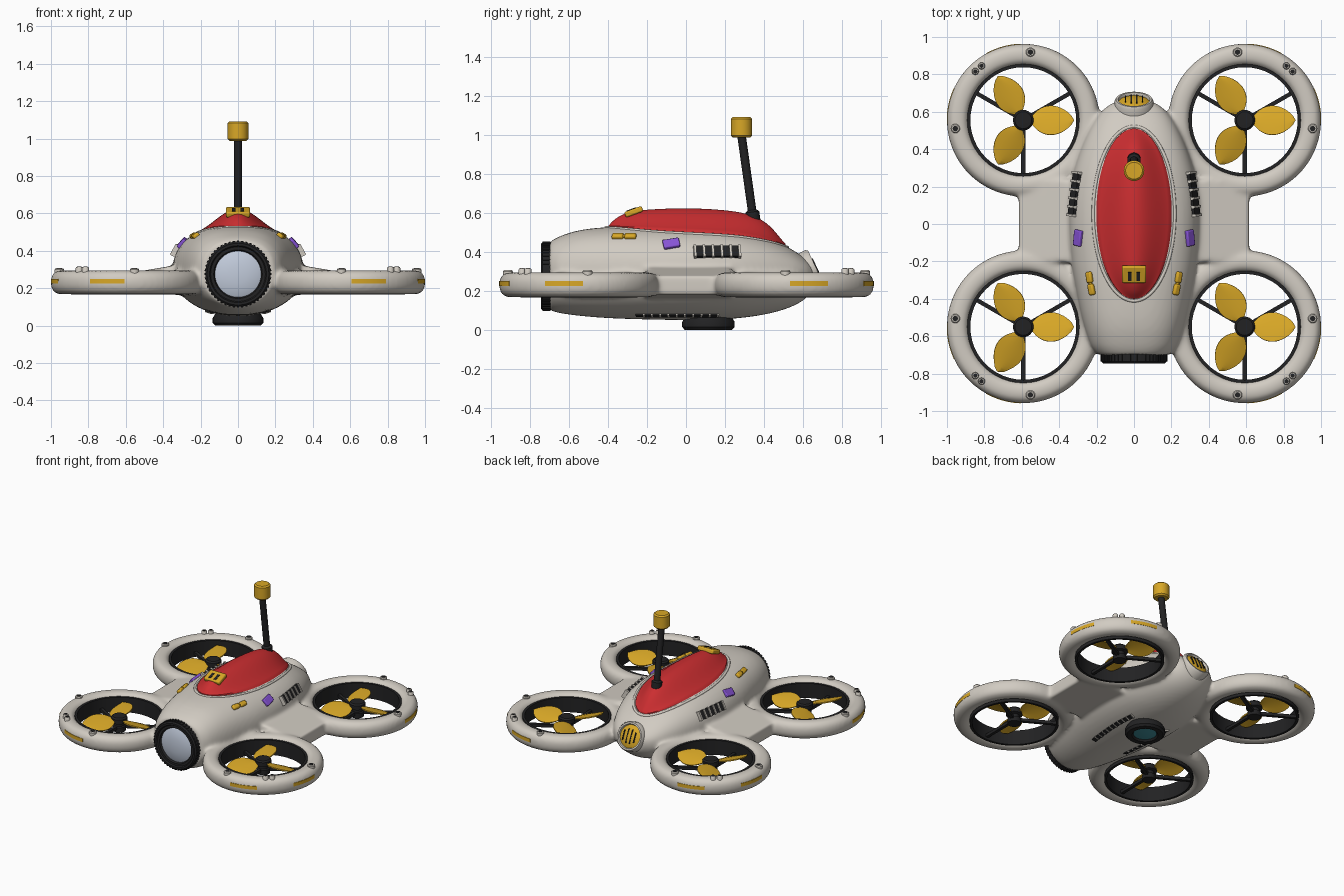
import bpy, bmesh
from math import sin, cos, pi, tau, radians, copysign
from mathutils import Matrix, Vector as V

if "Cube" in bpy.data.objects:
    bpy.data.objects.remove(bpy.data.objects["Cube"])

T, R = Matrix.Translation, Matrix.Rotation


def material(name, rgb):
    m = bpy.data.materials.new(name)
    m.use_nodes = True
    m.diffuse_color = (*rgb, 1)
    m.node_tree.nodes["Principled BSDF"].inputs["Base Color"].default_value = (*rgb, 1)
    return m


PALE = material("warm white", (.64, .60, .54))
RED = material("red", (.60, .027, .03))
YELLOW = material("yellow", (.69, .39, .02))
DARK = material("charcoal", (.016, .016, .017))
PURPLE = material("purple", (.25, .09, .69))
GLASS = material("pale glass", (.54, .60, .71))
TEAL = material("teal glass", (.05, .27, .32))


def part(name, bm, mat, mirror=False, bevel=0):
    bmesh.ops.remove_doubles(bm, verts=bm.verts, dist=1e-5)
    bmesh.ops.recalc_face_normals(bm, faces=bm.faces)
    me = bpy.data.meshes.new(name)
    bm.to_mesh(me)
    bm.free()
    me.materials.append(mat)
    me.shade_smooth()
    me.set_sharp_from_angle(angle=radians(38))
    ob = bpy.data.objects.new(name, me)
    bpy.context.collection.objects.link(ob)
    if mirror:
        ob.modifiers.new("Mirror", "MIRROR")
    if bevel:
        b = ob.modifiers.new("Bevel", "BEVEL")
        b.width, b.segments = bevel, 2
    return ob


def loft(bm, rows, closed_rows=False, closed_cols=False):
    n, m = len(rows), len(rows[0])
    for i in range(n if closed_rows else n - 1):
        a, b = rows[i], rows[(i + 1) % n]
        for j in range(m if closed_cols else m - 1):
            k = (j + 1) % m
            bm.faces.new((a[j], b[j], b[k], a[k]))
    if closed_cols and not closed_rows:
        bm.faces.new(rows[0])
        bm.faces.new(rows[-1])


def lathe(bm, prof, M=Matrix(), seg=48, a0=0, a1=tau, loop=False):
    full = a1 - a0 > 6.28
    angles = [a0 + (a1 - a0) * i / seg for i in range(seg if full else seg + 1)]
    rows = [[bm.verts.new(M @ V((r * cos(a), r * sin(a), z))) for r, z in prof] for a in angles]
    loft(bm, rows, full, loop)


def box(bm, M, size):
    return bmesh.ops.create_cube(bm, size=1, matrix=M @ Matrix.Diagonal((*size, 1)))["verts"]


def turned(name, prof, mat, M=Matrix(), **kw):
    bm = bmesh.new()
    lathe(bm, prof, M, **kw)
    return part(name, bm, mat)


# Body shape: y, half width, bottom, top
STATIONS = [(-.70, .19, .10, .45), (-.66, .225, .088, .475), (-.55, .265, .072, .51),
            (-.4, .30, .06, .527), (-.2, .335, .053, .533), (.05, .35, .05, .528),
            (.25, .33, .058, .51), (.4, .285, .078, .475), (.52, .23, .11, .425),
            (.6, .175, .15, .375), (.65, .11, .2, .33), (.67, .04, .25, .3)]
CANOPY = [(-.4, .527), (-.36, .565), (-.3, .595), (-.2, .61), (0, .617), (.2, .607),
          (.33, .583), (.42, .535), (.51, .435)]
MID = .28


def at(table, y, c):
    """Smooth interpolation of one table column."""
    last = len(table) - 1
    i = max([k for k in range(last) if table[k][0] <= y], default=0)
    slope = lambda k: ((table[min(k + 1, last)][c] - table[max(k - 1, 0)][c])
                       / (table[min(k + 1, last)][0] - table[max(k - 1, 0)][0]))
    d = table[i + 1][0] - table[i][0]
    t = min(max((y - table[i][0]) / d, 0), 1)
    s = t * t * (3 - 2 * t)
    return (table[i][c] * (1 - s) + table[i + 1][c] * s
            + d * (slope(i) * t * (1 - t) ** 2 - slope(i + 1) * t * t * (1 - t)))


def body_z(x, y):
    q = min(abs(x) / at(STATIONS, y, 1), 1)
    return MID + (at(STATIONS, y, 3) - MID) * (1 - q ** 2.5) ** .4


def body_x(y, z):
    n, edge = (2.5, 3) if z > MID else (2, 2)
    q = min((z - MID) / (at(STATIONS, y, edge) - MID), 1)
    return at(STATIONS, y, 1) * (1 - q ** n) ** (1 / n)


def frame(y, z):
    """Matrix on the left flank: X runs back, Y up the skin, Z outwards."""
    e = .004
    dy = (body_x(y + e, z) - body_x(y - e, z)) / (2 * e)
    dz = (body_x(y, z + e) - body_x(y, z - e)) / (2 * e)
    n = V((1, -dy, -dz)).normalized()
    t = V((dy, 1, 0)).normalized()
    M = Matrix((t, n.cross(t), n)).transposed().to_4x4()
    return T((body_x(y, z), y, z)) @ M


def power(v, n):
    return copysign(abs(v) ** (2 / n), v)


# Hull: body, four duct rings and two bridges fused into one skin
ROTORS = [(sx, sy, V((sx * .592, .555 if sy > 0 else -.55, 0))) for sx in (-1, 1) for sy in (-1, 1)]
bm = bmesh.new()
rows = []
for i in range(61):
    y = -.70 + 1.37 * i / 60
    hw, lo, hi = (at(STATIONS, y, c) for c in (1, 2, 3))
    row = []
    for j in range(48):
        a = tau * j / 48
        n, h = (2.5, hi - MID) if a < pi else (2, MID - lo)
        row.append(bm.verts.new((hw * power(cos(a), n), y, MID + h * power(sin(a), n))))
    rows.append(row)
loft(bm, rows, closed_cols=True)
section = [(.35 + .059 * power(cos(tau * k / 24), 2.4), .231 + .064 * power(sin(tau * k / 24), 2.4))
           for k in range(24)]
for sx, sy, c in ROTORS:
    lathe(bm, section, T(c), seg=72, loop=True)
for sx in (-1, 1):
    for v in box(bm, T((sx * .435, .015, .228)), (.36, .40, .095)):
        if abs(v.co.x) < .4:
            v.co.y *= 1.15
            v.co.z += .06 if v.co.z > .228 else -.02
hull = part("hull", bm, PALE)
rm = hull.modifiers.new("Fuse", "REMESH")
rm.mode, rm.voxel_size, rm.use_smooth_shade = "VOXEL", .012, True
sm = hull.modifiers.new("Soften", "SMOOTH")
sm.factor, sm.iterations = .5, 9

# Canopy with a raised spine and a pale rim
bm = bmesh.new()
rows = []
for i in range(49):
    t = -cos(pi * i / 48)
    y, hw = .055 + .455 * t, .21 * (1 - t * t) ** .5 + .001
    rise = max(at(CANOPY, y, 1) - body_z(0, y), 0)
    row = []
    for j in range(-14, 15):
        s = j / 14
        z = body_z(s * hw, y) + .006 + rise * (.5 + .5 * cos(pi * s)) ** .9
        row.append(bm.verts.new((s * hw, y, z - (.02 if abs(j) == 14 else 0))))
    rows.append(row)
loft(bm, rows)
part("canopy", bm, RED)
cu = bpy.data.curves.new("canopy_rim", "CURVE")
cu.dimensions, cu.bevel_depth = "3D", .009
sp = cu.splines.new("POLY")
sp.points.add(71)
for k, p in enumerate(sp.points):
    x, y = .218 * cos(tau * k / 72), .055 + .466 * sin(tau * k / 72)
    p.co = (x, y, body_z(x, y) - .003, 1)
sp.use_cyclic_u = True
cu.materials.append(PALE)
bpy.context.collection.objects.link(bpy.data.objects.new("canopy_rim", cu))

# Canopy latch
latch = T((0, -.268, .606)) @ R(radians(20), 4, "X")
bm = bmesh.new()
box(bm, latch, (.13, .095, .03))
part("canopy_latch", bm, YELLOW, bevel=.008)
bm = bmesh.new()
for x in (-.022, .022):
    box(bm, latch @ T((x, -.008, .013)), (.018, .05, .01))
part("latch_slots", bm, DARK)

# Rotor units
for sx, sy, c in ROTORS:
    tag = ("rear_" if sy > 0 else "front_") + ("left_" if sx > 0 else "right_")
    turned(tag + "duct_liner", [(.283, .166), (.30, .166), (.30, .275), (.283, .275)], DARK, T(c), loop=True)
    bm = bmesh.new()
    lathe(bm, [(0, .165), (.045, .165), (.045, .2), (.035, .205), (.035, .225), (.055, .23),
               (.055, .262), (.045, .272), (0, .274)], T(c), seg=24)
    for a in (30, 150, 270):
        box(bm, T(c) @ R(radians(a), 4, "Z") @ T((.165, 0, .195)), (.25, .022, .022))
    part(tag + "hub_and_struts", bm, DARK)
    bm = bmesh.new()
    for a in (0, 120, 240):
        M = T(c + V((0, 0, .243))) @ R(radians(a), 4, "Z") @ R(radians(-18), 4, "X")
        rows = []
        for i in range(17):
            t = i / 16
            w = max(.082 * max(sin(pi * t ** .9), 0) ** .65, .018 * (1 - t))
            rows.append([bm.verts.new(M @ V((.04 + .232 * t, w * s, .006 * (1 - s * s))))
                         for s in (-1, -.5, 0, .5, 1)])
        loft(bm, rows)
    bmesh.ops.recalc_face_normals(bm, faces=bm.faces)
    bmesh.ops.solidify(bm, geom=bm.faces[:], thickness=.008)
    part(tag + "propeller", bm, YELLOW)
    # Duct bolts and marker strips
    caps, sockets, strips = bmesh.new(), bmesh.new(), bmesh.new()
    for a, r, top in ((96, .025, .306), (-7, .025, .306), (45.5, .019, .314), (52.5, .019, .314)):
        M = T(c + V((sx * .366 * cos(radians(a)), sy * .366 * sin(radians(a)), 0)))
        lathe(caps, [(r, .26), (r, top - .006), (r * .8, top), (0, top)], M, seg=16)
        lathe(sockets, [(r * .6, top - .002), (r * .6, top + .002), (0, top + .002)], M, seg=8)
    for a0, a1 in ((61, 88), (-3, 25)):
        lathe(strips, [(.385, .225), (.409, .225), (.409, .25), (.385, .25)],
              T(c) @ Matrix.Diagonal((sx, sy, 1, 1)), 12, radians(a0), radians(a1), True)
    part(tag + "duct_bolts", caps, PALE)
    part(tag + "bolt_sockets", sockets, DARK)
    part(tag + "marker_strips", strips, YELLOW)

# Bridge bolts
for name, r, top, mat in (("bridge_bolts", .026, .292, PALE), ("bridge_sockets", .015, .295, DARK)):
    bm = bmesh.new()
    lathe(bm, [(r, .25), (r, top), (0, top)], T((.447, -.01, 0)), seg=16)
    part(name, bm, mat, mirror=True)

# Flank details: grille, purple tab, yellow clips, belly slots
back, bars = bmesh.new(), bmesh.new()
box(back, frame(.16, .4), (.235, .062, .02))
for k in range(6):
    box(bars, frame(.16, .4) @ T((-.115 + .046 * k, 0, .004)), (.013, .066, .028))
for k in range(10):
    M = frame(-.235 + .042 * k, .075)
    box(back, M, (.044, .032, .012))
    box(bars, M @ T((.02, 0, 0)), (.008, .034, .016))
part("grille_slots", back, DARK, mirror=True)
part("grille_bars", bars, PALE, mirror=True)
bm = bmesh.new()
box(bm, frame(-.075, .44) @ R(radians(12), 4, "Z"), (.085, .055, .03))
part("purple_tabs", bm, PURPLE, mirror=True, bevel=.006)
bm = bmesh.new()
for y in (-.35, -.285):
    box(bm, frame(y, .477), (.06, .036, .034))
box(bm, frame(-.318, .477), (.06, .018, .028))
part("yellow_clips", bm, YELLOW, mirror=True, bevel=.009)

# Nose lens with knurled bezel
nose = T((0, -.70, .275)) @ R(pi / 2, 4, "X")
bm = bmesh.new()
lathe(bm, [(.13, -.02), (.17, -.02), (.174, 0), (.174, .036), (.165, .045), (.152, .045),
           (.146, .035), (.13, .035), (.12, .015)], nose, seg=64)
for k in range(48):
    box(bm, nose @ R(tau * k / 48, 4, "Z") @ T((.173, 0, .016)), (.012, .012, .04))
part("lens_bezel", bm, DARK)
turned("nose_lens", [(.128, .02), (.1, .032), (.05, .04), (0, .043)], GLASS, nose)

# Rear vent
tail = T((0, .645, .31)) @ R(radians(-65), 4, "X")
turned("tail_rim", [(.102, -.06), (.104, .01), (.096, .024), (.085, .024), (.08, .01), (.08, -.06)], PALE, tail)
turned("tail_vent", [(.083, .008), (.06, .02), (.03, .026), (0, .028)], YELLOW, tail)
bm = bmesh.new()
for x in (-.045, -.015, .015, .045):
    box(bm, tail @ T((x, 0, .02)), (.007, .115 - abs(x), .018))
part("tail_vent_slots", bm, DARK)

# Belly sensor
belly = T((0, .115, 0))
turned("belly_sensor", [(0, .065), (.12, .065), (.135, .04), (.135, .015), (.122, 0), (.088, 0), (.076, .014)],
       DARK, belly)
turned("belly_lens", [(.08, .012), (.04, .006), (0, .004)], TEAL, belly)

# Antenna leaning forward
lean = T((0, .345, .57)) @ R(radians(8), 4, "X")
turned("antenna_rod", [(.036, -.03), (.036, .035), (.022, .045), (.022, .45), (0, .45)], DARK, lean, seg=20)
turned("antenna_tip", [(0, 0), (.045, 0), (.055, .01), (.055, .095), (.045, .104), (0, .104)],
       YELLOW, T((0, .285, .988)), seg=28)
